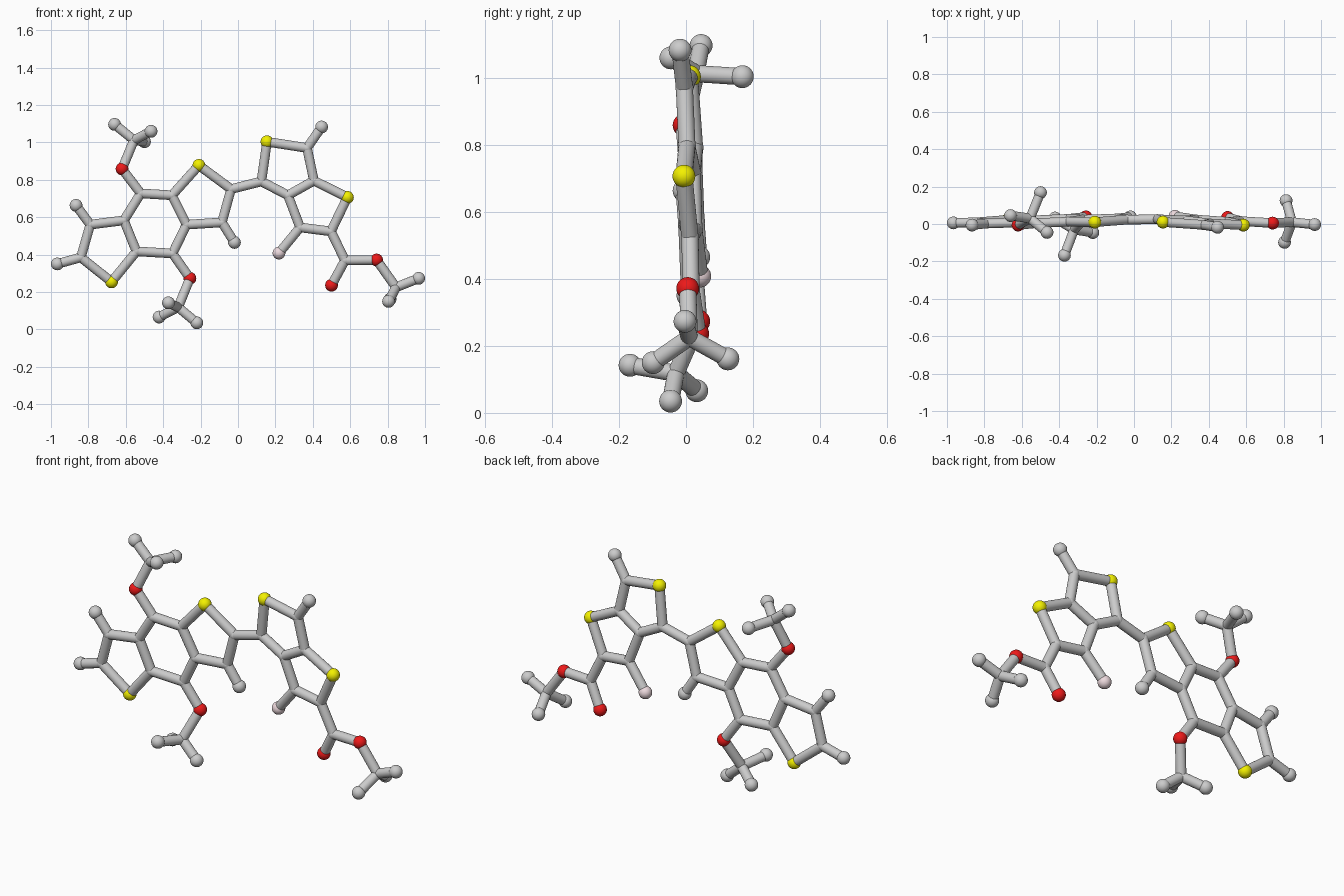
import bpy
from mathutils import Vector

if "Cube" in bpy.data.objects:
    bpy.data.objects.remove(bpy.data.objects["Cube"])

BOND_R, JOINT_R, BALL_R = 0.0255, 0.027, 0.034


def material(name, rgb):
    m = bpy.data.materials.new(name)
    m.diffuse_color = (*rgb, 1)
    m.use_nodes = True
    m.node_tree.nodes["Principled BSDF"].inputs["Base Color"].default_value = m.diffuse_color
    return m


MATS = {"sulfur": material("yellow", (0.9, 0.88, 0.0)),
        "oxygen": material("red", (0.85, 0.01, 0.01)),
        "fluorine": material("pink", (0.85, 0.7, 0.73))}


# The two halves are flat sheets, each slightly tilted
def left(x, z):
    return Vector((x, 0.062 + 0.04 * x - 0.05 * z, z))


def right(x, z):
    return Vector((x, 0.083 - 0.08 * x - 0.06 * z, z))


# key: (kind, position)
atoms = {
    # fused three-ring half
    "h1": ("tip", left(-.866, .663)), "h2": ("tip", left(-.966, .35)),
    "s1": ("sulfur", left(-.676, .254)),
    "a": ("carbon", left(-.79, .56)), "b": ("carbon", left(-.84, .385)),
    "c": ("carbon", left(-.61, .583)), "d": ("carbon", left(-.543, .417)),
    "e": ("carbon", left(-.52, .727)), "f": ("carbon", left(-.353, .717)),
    "g": ("carbon", left(-.275, .56)), "h": ("carbon", left(-.35, .406)),
    "s2": ("sulfur", left(-.209, .877)), "i": ("carbon", left(-.037, .75)),
    "j": ("carbon", left(-.086, .572)), "hj": ("tip", left(-.019, .465)),
    "o1": ("oxygen", left(-.62, .858)), "o2": ("oxygen", left(-.257, .273)),
    # upper and lower methyl groups
    "m1": ("carbon", Vector((-.556, .03, 1.012))),
    "m1a": ("tip", Vector((-.66, .045, 1.096))),
    "m1b": ("tip", Vector((-.465, -.045, 1.059))),
    "m1c": ("tip", Vector((-.5, .168, 1.003))),
    "m2": ("carbon", Vector((-.32, -.03, .118))),
    "m2a": ("tip", Vector((-.422, .032, .066))),
    "m2b": ("tip", Vector((-.22, -.046, .035))),
    "m2c": ("tip", Vector((-.372, -.167, .142))),
    # fused two-ring half
    "k": ("carbon", right(.125, .791)), "s3": ("sulfur", right(.155, 1.003)),
    "l": ("carbon", right(.369, .97)), "hl": ("tip", right(.447, 1.082)),
    "m": ("carbon", right(.406, .795)), "s4": ("sulfur", right(.585, .706)),
    "n": ("carbon", right(.267, .717)), "o": ("carbon", right(.332, .545)),
    "p": ("carbon", right(.497, .524)), "fl": ("fluorine", right(.219, .408)),
    # ester tail
    "q": ("carbon", right(.572, .369)), "o3": ("oxygen", Vector((.5, .035, .236))),
    "o4": ("oxygen", Vector((.741, .005, .371))),
    "m3": ("carbon", Vector((.845, .01, .225))),
    "m3a": ("tip", Vector((.966, -.003, .273))),
    "m3b": ("tip", Vector((.813, .125, .161))),
    "m3c": ("tip", Vector((.805, -.098, .15))),
}

bonds = """h1-a h2-b a-b b-s1 s1-d d-c c-a c-e e-f f-g g-h h-d f-s2 s2-i i-j j-g j-hj
e-o1 o1-m1 m1-m1a m1-m1b m1-m1c h-o2 o2-m2 m2-m2a m2-m2b m2-m2c i-k
k-s3 s3-l l-hl l-m m-s4 m-n n-k n-o o-fl o-p p-s4 p-q q-o3 q-o4
o4-m3 m3-m3a m3-m3b m3-m3c""".split()


def smooth(name):
    ob = bpy.context.object
    ob.name = name
    bpy.ops.object.shade_smooth_by_angle()
    return ob


# Atom balls
for key, (kind, pos) in atoms.items():
    r = JOINT_R if kind == "carbon" else BALL_R
    bpy.ops.mesh.primitive_uv_sphere_add(segments=32, ring_count=16, radius=r, location=pos)
    ob = smooth(f"{kind}_ball")
    if kind in MATS:
        ob.data.materials.append(MATS[kind])

# Bond sticks
for bond in bonds:
    p, q = (atoms[k][1] for k in bond.split("-"))
    bpy.ops.mesh.primitive_cylinder_add(vertices=24, radius=BOND_R, depth=(q - p).length,
                                        location=(p + q) / 2)
    ob = smooth("bond_stick")
    ob.rotation_euler = (q - p).to_track_quat("Z", "Y").to_euler()
